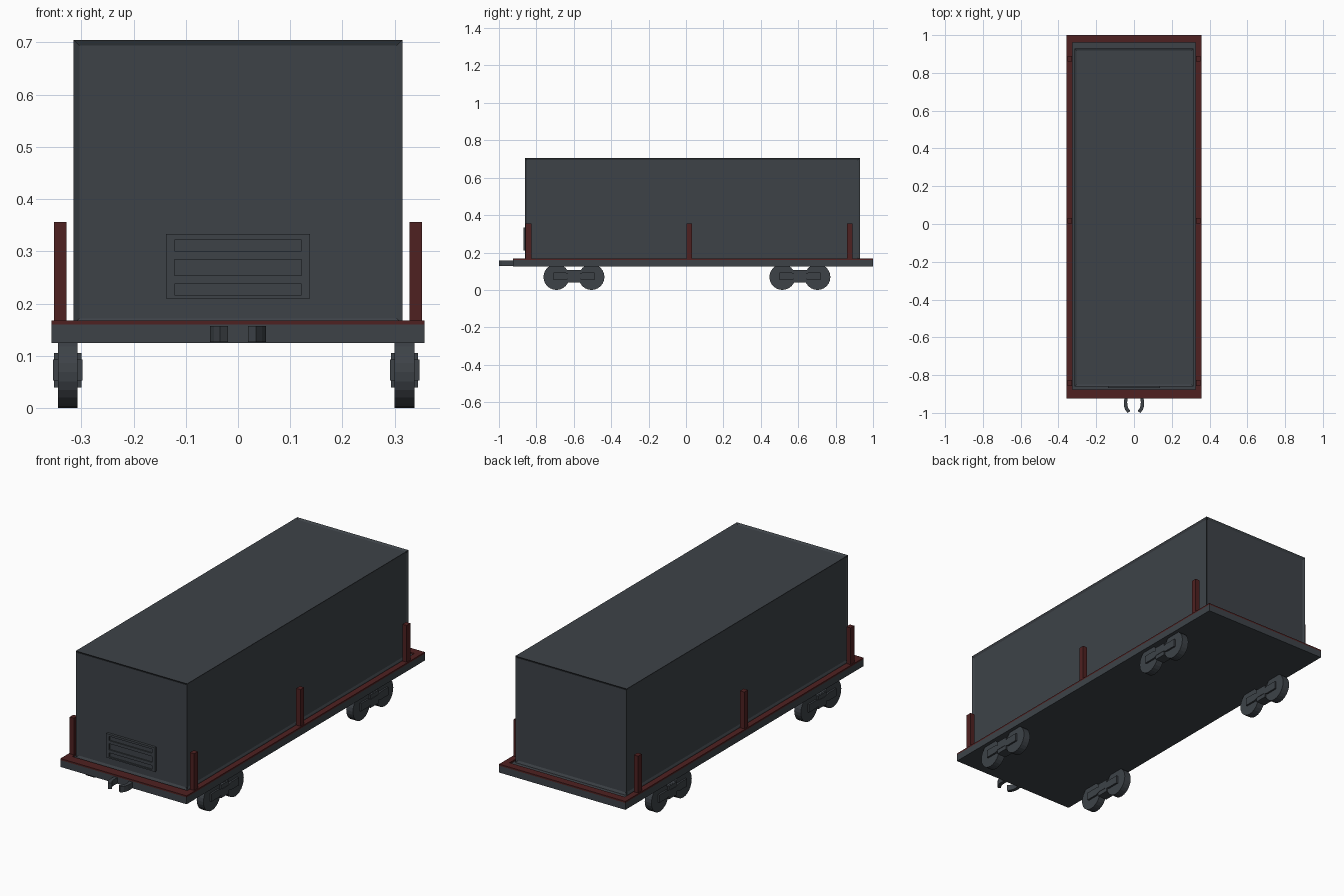
import bpy, bmesh, math
from mathutils import Matrix, Vector

if "Cube" in bpy.data.objects:
    bpy.data.objects.remove(bpy.data.objects["Cube"])


def material(name, rgb):
    m = bpy.data.materials.new(name)
    m.diffuse_color = (*rgb, 1)
    m.use_nodes = True
    m.node_tree.nodes["Principled BSDF"].inputs["Base Color"].default_value = m.diffuse_color
    return m


SLATE = material("slate_grey", (0.047, 0.055, 0.064))
RED = material("dark_red", (0.078, 0.015, 0.015))


def finish(name, bm, mat):
    bmesh.ops.recalc_face_normals(bm, faces=bm.faces)
    me = bpy.data.meshes.new(name)
    bm.to_mesh(me)
    bm.free()
    me.materials.append(mat)
    ob = bpy.data.objects.new(name, me)
    bpy.context.collection.objects.link(ob)
    return ob


def add_box(bm, x0, x1, y0, y1, z0, z1):
    c = Vector((x0 + x1, y0 + y1, z0 + z1)) / 2
    s = Matrix.Diagonal((x1 - x0, y1 - y0, z1 - z0, 1))
    bmesh.ops.create_cube(bm, size=1, matrix=Matrix.Translation(c) @ s)


def boxes(name, mat, *dims):
    bm = bmesh.new()
    for d in dims:
        add_box(bm, *d)
    return finish(name, bm, mat)


def prism(bm, pts, axis_vec, origin):
    """Extrude a closed loop of 3D points along a vector."""
    face = bm.faces.new([bm.verts.new(Vector(p) + Vector(origin)) for p in pts])
    new = bmesh.ops.extrude_face_region(bm, geom=[face])["geom"]
    bmesh.ops.translate(bm, vec=axis_vec,
                        verts=[v for v in new if isinstance(v, bmesh.types.BMVert)])
    if face.is_valid is False or len(face.link_loops if hasattr(face, "link_loops") else [0]) == 0:
        return


# Flat deck and the raised red border around its top
W, Y0, Y1 = 0.357, -0.925, 1.0
HX, HY0, HY1 = 0.326, -0.875, 0.96
boxes("deck", SLATE, (-W, W, Y0, Y1, 0.125, 0.160))
boxes("deck_border", RED,
      (-W, -HX, Y0, Y1, 0.160, 0.168), (HX, W, Y0, Y1, 0.160, 0.168),
      (-HX, HX, Y0, HY0, 0.160, 0.168), (-HX, HX, HY1, Y1, 0.160, 0.168))

# Container with a recessed panel on every visible side
bm = bmesh.new()
add_box(bm, -0.315, 0.315, -0.861, 0.929, 0.160, 0.705)
bm.normal_update()
sides = [f for f in bm.faces if f.normal.z > -0.5]
bmesh.ops.inset_individual(bm, faces=sides, thickness=0.016, depth=-0.006)
finish("container", bm, SLATE)

# Vent plate on the front, with three recessed slots
VX, SX, VF, VB = 0.138, 0.122, -0.868, -0.850
bars = [(-SX, SX, VF, VB, a, b) for a, b in
        ((0.210, 0.217), (0.238, 0.254), (0.285, 0.301), (0.322, 0.333))]
boxes("vent", SLATE, *bars,
      (-VX, -SX, VF, VB, 0.210, 0.333), (SX, VX, VF, VB, 0.210, 0.333),
      (-SX, SX, -0.862, VB, 0.210, 0.333))

# Red side posts
for s in (-1, 1):
    for i, y in enumerate((-0.842, 0.017, 0.875)):
        xs = sorted((s * 0.328, s * 0.352))
        boxes(f"post_{'left' if s < 0 else 'right'}_{i}", RED,
              (*xs, y - 0.015, y + 0.015, 0.166, 0.356))


# Bogies: two wheels, a link between them and a dog-bone side plate
def bogie(name, x, y):
    bm = bmesh.new()
    for dy in (-0.094, 0.094):
        m = Matrix.Translation((x, y + dy, 0.069)) @ Matrix.Rotation(math.pi / 2, 4, 'Y')
        bmesh.ops.create_cone(bm, cap_ends=True, segments=24, radius1=0.069,
                              radius2=0.069, depth=0.038, matrix=m)
    add_box(bm, x - 0.019, x + 0.019, y - 0.05, y + 0.05, 0.043, 0.107)
    add_box(bm, x - 0.026, x + 0.026, y - 0.032, y + 0.032, 0.040, 0.106)
    half = [(-0.11, 0.020), (-0.045, 0.020), (-0.025, 0.012),
            (0.025, 0.012), (0.045, 0.020), (0.11, 0.020)]
    loop = half + [(a, -b) for a, b in reversed(half)]
    prism(bm, [(0, a, b) for a, b in loop], (0.056, 0, 0), (x - 0.028, y, 0.073))
    finish(name, bm, SLATE)


for side, x in (("left", -0.326), ("right", 0.319)):
    for end, y in (("front", -0.599), ("back", 0.609)):
        bogie(f"bogie_{end}_{side}", x, y)

# Pair of curved coupler hooks at the front
for s in (-1, 1):
    outer = [(0.050, -0.920), (0.054, -0.942), (0.053, -0.965), (0.046, -0.985), (0.034, -1.0)]
    inner = [(0.019, -0.990), (0.029, -0.978), (0.035, -0.962), (0.036, -0.942), (0.033, -0.920)]
    bm = bmesh.new()
    prism(bm, [(s * a, b, 0) for a, b in outer + inner], (0, 0, 0.030), (0, 0, 0.127))
    finish(f"coupler_hook_{'left' if s < 0 else 'right'}", bm, SLATE)
